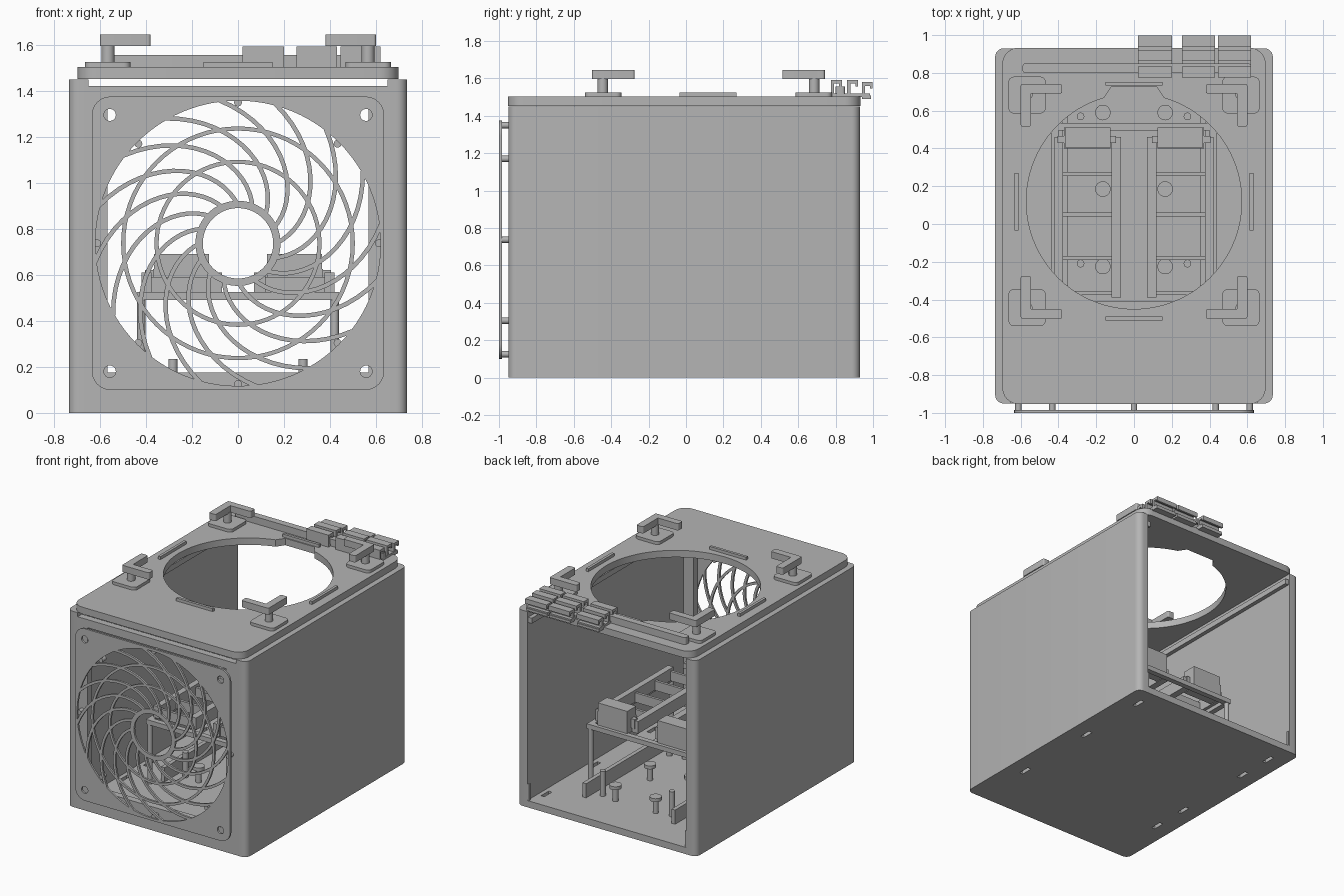
import bpy, bmesh, math
from math import sin, cos, pi, radians

if "Cube" in bpy.data.objects:
    bpy.data.objects.remove(bpy.data.objects["Cube"])

grey = bpy.data.materials.new("grey plastic")
grey.diffuse_color = (0.46, 0.46, 0.46, 1)
grey.use_nodes = True
grey.node_tree.nodes["Principled BSDF"].inputs["Base Color"].default_value = grey.diffuse_color

AXES = {'z': lambda u, v, w: (u, v, w),   # outline in x,y
        'y': lambda u, v, w: (u, w, v),   # outline in x,z
        'x': lambda u, v, w: (w, u, v)}   # outline in y,z


def finish(name, bm):
    bmesh.ops.remove_doubles(bm, verts=bm.verts, dist=1e-5)
    bmesh.ops.recalc_face_normals(bm, faces=bm.faces)
    me = bpy.data.meshes.new(name)
    bm.to_mesh(me)
    bm.free()
    me.materials.clear()
    me.materials.append(grey)
    me.shade_smooth()
    me.set_sharp_from_angle(angle=radians(30))
    ob = bpy.data.objects.new(name, me)
    bpy.context.collection.objects.link(ob)
    return ob


def plate(name, loops, lo, hi, axis='z'):
    """Extrude an outline with holes between lo and hi along an axis."""
    cu = bpy.data.curves.new(name, 'CURVE')
    cu.dimensions, cu.fill_mode, cu.extrude = '2D', 'BOTH', (hi - lo) / 2
    for pts in loops:
        sp = cu.splines.new('POLY')
        sp.points.add(len(pts) - 1)
        for p, (u, v) in zip(sp.points, pts):
            p.co = (u, v, 0, 1)
        sp.use_cyclic_u = True
    tmp = bpy.data.objects.new("outline", cu)
    bpy.context.collection.objects.link(tmp)
    dg = bpy.context.evaluated_depsgraph_get()
    me = bpy.data.meshes.new_from_object(tmp.evaluated_get(dg))
    bm = bmesh.new()
    bm.from_mesh(me)
    bpy.data.objects.remove(tmp)
    bpy.data.curves.remove(cu)
    bpy.data.meshes.remove(me)
    for v in bm.verts:
        v.co = AXES[axis](v.co.x, v.co.y, v.co.z + (lo + hi) / 2)
    return finish(name, bm)


def circle(cx, cy, r, n=24):
    return [(cx + r * cos(2 * pi * i / n), cy + r * sin(2 * pi * i / n)) for i in range(n)]


def rrect(x0, x1, y0, y1, r=(0, 0, 0, 0), n=6):
    """Rectangle; radii run from right-top counterclockwise."""
    if not isinstance(r, tuple):
        r = (r,) * 4
    pts = []
    for k, (x, y, sx, sy) in enumerate([(x1, y1, -1, -1), (x0, y1, 1, -1),
                                        (x0, y0, 1, 1), (x1, y0, -1, 1)]):
        steps = n if r[k] else 0
        for i in range(steps + 1):
            a = pi / 2 * (k + i / max(steps, 1))
            pts.append((x + sx * r[k] + r[k] * cos(a), y + sy * r[k] + r[k] * sin(a)))
    return pts


def box(name, x0, x1, y0, y1, z0, z1):
    return plate(name, [rrect(min(x0, x1), max(x0, x1), min(y0, y1), max(y0, y1))], z0, z1)


def rod(name, x, y, r, z0, z1):
    return plate(name, [circle(x, y, r)], z0, z1)


# floor with slots and screw holes
slots = [(.605, y) for y in (-.47, .2, .77)] + [(-.605, y) for y in (-.465, -.18, .47, .75)]
floor_loops = [rrect(-.65, .65, -.95, .93)]
floor_loops += [rrect(x - .014, x + .014, y - .045, y + .045) for x, y in slots]
plate("floor", floor_loops, 0, .05)

# side walls, inner rails and corner tabs
for s in (1, -1):
    r = (.045, 0, 0, .045) if s > 0 else (0, .045, .045, 0)
    plate("side_wall", [rrect(min(s * .65, s * .735), max(s * .65, s * .735), -.95, .93, r)], 0, 1.45)
    box("wall_rail", s * .65, s * .62, -.9, .92, 1.365, 1.405)
    for y in (-.945, .91):
        box("corner_tab", s * .65, s * .638, y, y + .015, .05, .17)

# front frame with square opening
plate("front_frame", [rrect(-.65, .65, .05, 1.42), rrect(-.567, .567, .175, 1.36)], -.95, -.9, 'y')

# fan guard: plate, rings, swirling ribs and spacer pegs
CZ = .737
guard = [rrect(-.635, .635, .1, 1.375, .08), circle(0, CZ, .62, 96)]
guard += [circle(sx * .557, z, .026) for sx in (1, -1) for z in (.18, 1.295)]
plate("fan_guard", guard, -1, -.985, 'y')
for ri, ro in ((.153, .185), (.345, .363), (.49, .508)):
    plate("guard_ring", [circle(0, CZ, ro, 72), circle(0, CZ, ri, 72)], -1, -.985, 'y')
bm = bmesh.new()
N = 16
for k in range(N):
    prev = None
    for i in range(N + 1):
        t = i / N
        rad, a = .165 + .462 * t, 2 * pi * k / N + radians(75) * t
        slope = rad * radians(75) / .462          # tangent relative to the radius
        d = a + math.atan(slope) + pi / 2
        pair = [bm.verts.new((rad * cos(a) + h * cos(d), -1, CZ + rad * sin(a) + h * sin(d)))
                for h in (.0095, -.0095)]
        if prev:
            bm.faces.new((prev[0], prev[1], pair[1], pair[0]))
        prev = pair
ext = bmesh.ops.extrude_face_region(bm, geom=bm.faces[:], use_keep_orig=True)
for g in ext['geom']:
    if isinstance(g, bmesh.types.BMVert):
        g.co.y = -.985
finish("guard_ribs", bm)
for k in range(8):
    a = k * pi / 4
    plate("guard_peg", [circle(.612 * cos(a), CZ + .612 * sin(a), .017, 16)], -.99, -.945, 'y')

# lid with round opening and cable notch
al = math.asin(.16 / .57)
hole = [(.57 * cos(a), .12 + .57 * sin(a)) for a in
        (pi / 2 + al + (2 * pi - 2 * al) * i / 90 for i in range(91))]
hole += [(.12, .725), (-.12, .725)]
plate("lid", [rrect(-.697, .697, -.953, .933, .085), hole], 1.452, 1.503)

# locating ridges around the opening
for s in (1, -1):
    box("side_ridge", s * .612, s * .632, -.035, .27, 1.5, 1.525)
box("front_ridge", -.15, .15, -.51, -.49, 1.5, 1.525)
box("back_ridge", -.15, .15, .733, .753, 1.5, 1.525)

# four corner latches
for sx in (1, -1):
    for sy in (1, -1):
        def m(x0, x1, y0, y1, r=0):
            xs, ys = sorted((sx * x0, sx * x1)), sorted((.12 + sy * y0, .12 + sy * y1))
            return rrect(*xs, *ys, r)
        plate("latch_base", [m(.467, .665, .465, .66, .03)], 1.5, 1.525)
        rod("latch_post", sx * .565, .12 + sy * .565, .028, 1.52, 1.6)
        plate("latch_arm", [m(.38, .6, .57, .622, .012)], 1.595, 1.645)
        plate("latch_arm", [m(.545, .6, .395, .622, .012)], 1.595, 1.645)

# cable rail and hooked cable clips along the back
plate("cable_rail", [rrect(-.59, .62, .8, .85, .015)], 1.5, 1.555)
hook = [(0, .065), (0, .09), (.058, .09), (.058, .055), (.043, .055), (.043, .07),
        (.017, .07), (.017, .018), (.05, .018), (.05, 0), (0, 0), (0, .04)]
for x0, x1 in ((.02, .2), (.255, .43), (.445, .62)):
    for y, z in ((.775, 1.502), (.862, 1.502), (.94, 1.49)):
        plate("cable_clip", [[(y + u, z + v) for u, v in hook]], x0, x1, 'x')
    box("clip_bridge", x0, x1, .8, .985, 1.5, 1.518)

# raised platform: frame and legs
for y in (-.43, .515):
    box("platform_crossbar", -.44, .44, y - .02, y + .02, .49, .525)
for s in (1, -1):
    box("platform_sidebar", s * .40, s * .44, -.43, .515, .49, .525)
    for y in (-.43, .515):
        rod("platform_leg", s * .42, y, .018, .05, .5)

    # drive tray with dividers and end block
    for x0, x1 in ((.07, .12), (.375, .42)):
        box("tray_rail", s * x0, s * x1, -.39, .46, .52, .61)
    for y in (-.365, -.18, .05, .265):
        box("tray_divider", s * .11, s * .38, y - .01, y + .01, .52, .59)
    box("tray_block", s * .125, s * .37, .40, .51, .52, .625)
    box("tray_ears", s * .095, s * .405, .43, .465, .55, .62)
    box("tray_cap", s * .125, s * .365, .405, .51, .625, .69)

    # floor standoffs, pins and long runners
    for y in (.59, .185, -.225):
        rod("standoff_stem", s * .165, y, .02, .05, .15)
        rod("standoff_head", s * .165, y, .041, .145, .17)
    for y in (.57, -.21):
        rod("floor_pin", s * .283, y, .02, .05, .235)
    box("floor_runner", s * .35, s * .38, -.36, .67, .05, .155)
